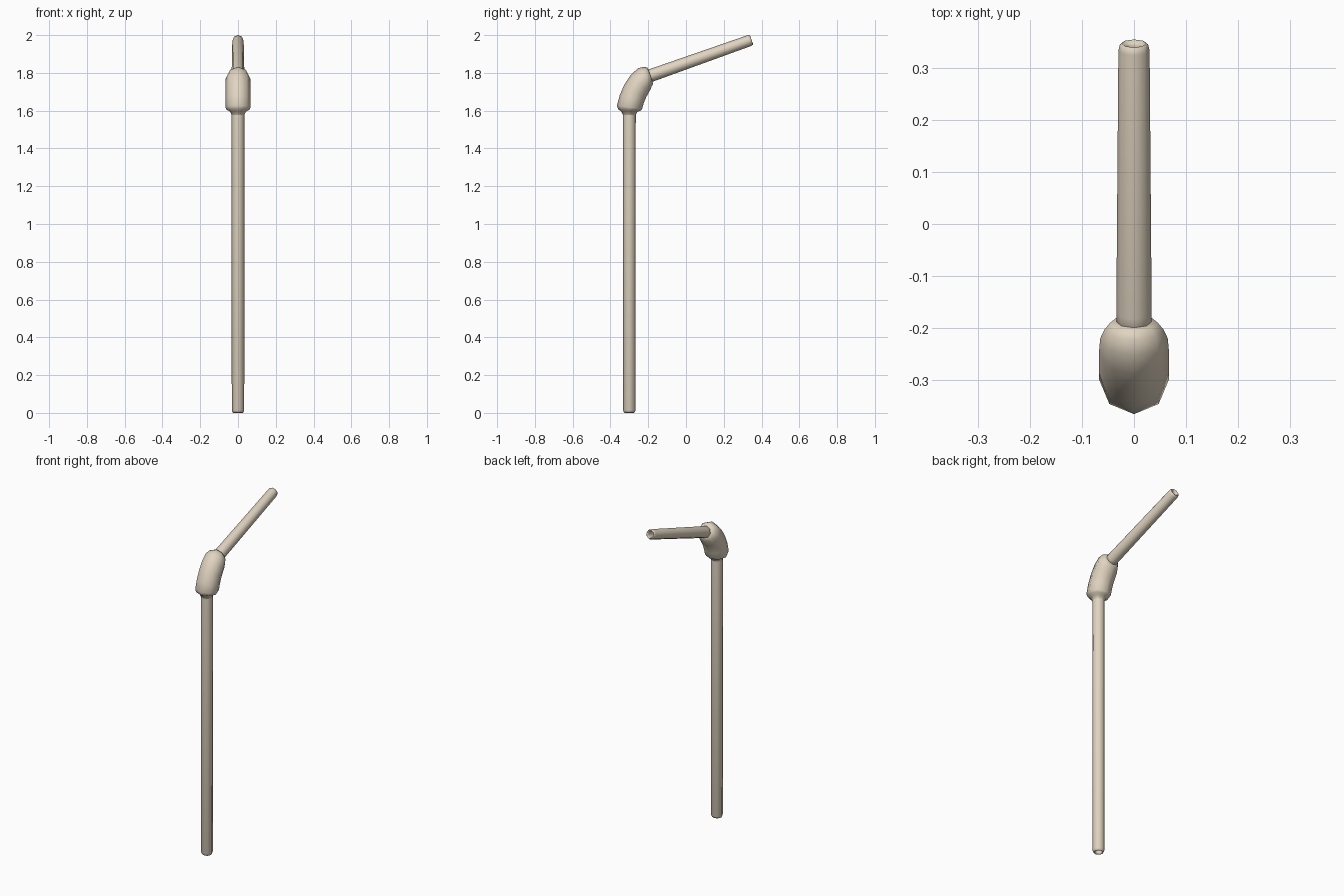
import bpy, bmesh, math
from mathutils import Vector

if "Cube" in bpy.data.objects:
    bpy.data.objects.remove(bpy.data.objects["Cube"])

SIDES = 8
TILT = 19.5

tan = bpy.data.materials.new("tan")
tan.diffuse_color = (0.75, 0.66, 0.53, 1)
tan.use_nodes = True
tan.node_tree.nodes["Principled BSDF"].inputs["Base Color"].default_value = tan.diffuse_color


def sweep(name, rings, closed=False):
    """Skin 8-sided rings given as (y, z, tangent angle in degrees, radius)."""
    bm = bmesh.new()
    loops = []
    for y, z, ang, r in rings:
        a = math.radians(ang)
        u, v = Vector((1, 0, 0)), Vector((0, -math.sin(a), math.cos(a)))
        loops.append([bm.verts.new(Vector((0, y, z)) + r * (u * math.cos(t) + v * math.sin(t)))
                      for t in (2 * math.pi * i / SIDES for i in range(SIDES))])
    pairs = list(zip(loops, loops[1:]))
    if closed:
        pairs.append((loops[-1], loops[0]))
    for a, b in pairs:
        for i in range(SIDES):
            j = (i + 1) % SIDES
            bm.faces.new((a[i], a[j], b[j], b[i]))
    bmesh.ops.recalc_face_normals(bm, faces=bm.faces)
    me = bpy.data.meshes.new(name)
    bm.to_mesh(me)
    bm.free()
    ob = bpy.data.objects.new(name, me)
    bpy.context.collection.objects.link(ob)
    me.materials.append(tan)
    for p in me.polygons:
        p.use_smooth = True
    return ob


def tube(name, start, ang, profile):
    """Hollow straight tube; profile is a closed list of (distance, radius)."""
    c, s = math.cos(math.radians(ang)), math.sin(math.radians(ang))
    return sweep(name, [(start[0] + d * c, start[1] + d * s, ang, r) for d, r in profile], True)


# long drinking section
tube("lower_tube", (-0.30, 0), 90,
     [(0.012, 0.020), (0, 0.024), (0.002, 0.028), (0.014, 0.033),
      (1.58, 0.034), (1.66, 0.034), (1.66, 0.020)])

# short mouth section
L = 0.60
tube("upper_tube", (0.347 - L * math.cos(math.radians(TILT)),
                    1.975 - L * math.sin(math.radians(TILT))), TILT,
     [(0, 0.020), (0, 0.034), (0.05, 0.034), (L - 0.014, 0.030),
      (L - 0.002, 0.027), (L, 0.023), (L - 0.012, 0.019)])

# swollen flexible elbow
sweep("elbow", [
    (-0.300, 1.575, 90, 0.033), (-0.300, 1.595, 89, 0.042),
    (-0.300, 1.604, 86, 0.060), (-0.299, 1.618, 82, 0.067),
    (-0.287, 1.662, 72, 0.067), (-0.268, 1.706, 59, 0.067),
    (-0.243, 1.745, 44, 0.067), (-0.220, 1.769, 30, 0.065),
    (-0.203, 1.779, 20, 0.057), (-0.190, 1.785, TILT, 0.046),
    (-0.188, 1.786, TILT, 0.033)])
